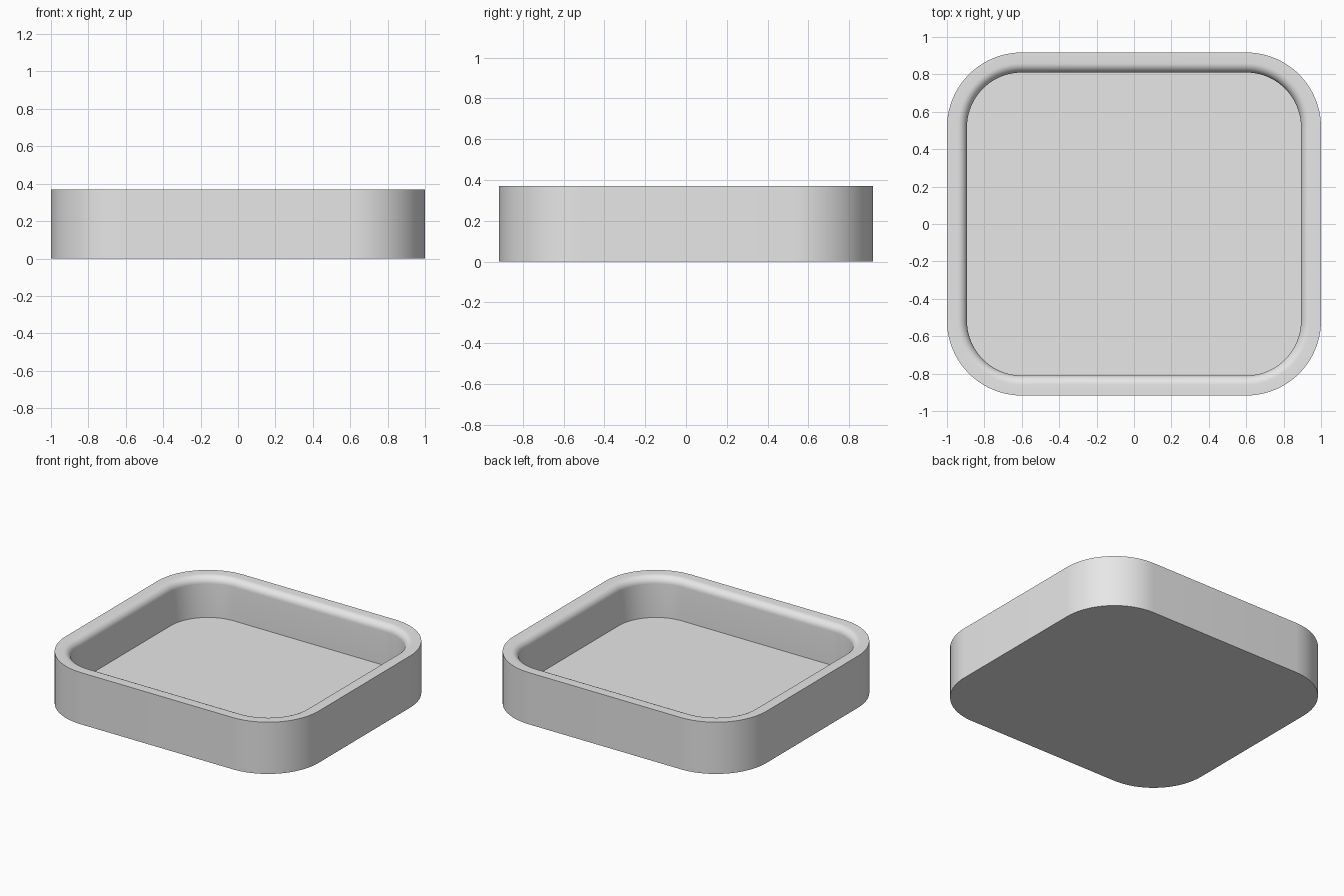
import bpy, bmesh, math

if "Cube" in bpy.data.objects:
    bpy.data.objects.remove(bpy.data.objects["Cube"])

HALF_X, HALF_Y, RADIUS = 1.0, 0.917, 0.40   # outer footprint and corner radius
HEIGHT, WALL, FLOOR, FILLET = 0.37, 0.107, 0.08, 0.05
CORNER_STEPS, FILLET_STEPS = 20, 8


def ring(bm, inset, z):
    """Rounded rectangle of vertices, offset inward from the outer wall."""
    verts, r = [], RADIUS - inset
    for k, (sx, sy) in enumerate([(1, 1), (-1, 1), (-1, -1), (1, -1)]):
        for i in range(CORNER_STEPS + 1):
            a = math.pi / 2 * (k + i / CORNER_STEPS)
            verts.append(bm.verts.new((sx * (HALF_X - RADIUS) + r * math.cos(a),
                                       sy * (HALF_Y - RADIUS) + r * math.sin(a), z)))
    return verts


# Wall section: outer bottom, outer top, rounded inner lip, inner floor
section = [(0, 0), (0, HEIGHT)]
for i in range(FILLET_STEPS + 1):
    a = math.pi / 2 * i / FILLET_STEPS
    section.append((WALL - FILLET + FILLET * math.sin(a),
                    HEIGHT - FILLET + FILLET * math.cos(a)))
section.append((WALL, FLOOR))

bm = bmesh.new()
rings = [ring(bm, d, z) for d, z in section]
for lower, upper in zip(rings, rings[1:]):
    n = len(lower)
    for i in range(n):
        j = (i + 1) % n
        bm.faces.new((lower[i], lower[j], upper[j], upper[i]))
bm.faces.new(rings[-1])               # inner floor
bm.faces.new(rings[0][::-1])          # underside

mesh = bpy.data.meshes.new("tray")
bm.to_mesh(mesh)
bm.free()
tray = bpy.data.objects.new("tray", mesh)
bpy.context.collection.objects.link(tray)

# Plain grey
grey = bpy.data.materials.new("light grey")
grey.diffuse_color = (0.8, 0.8, 0.8, 1)
grey.use_nodes = True
grey.node_tree.nodes["Principled BSDF"].inputs["Base Color"].default_value = grey.diffuse_color
mesh.materials.append(grey)

bpy.context.view_layer.objects.active = tray
tray.select_set(True)
bpy.ops.object.shade_smooth_by_angle(angle=math.radians(30))
